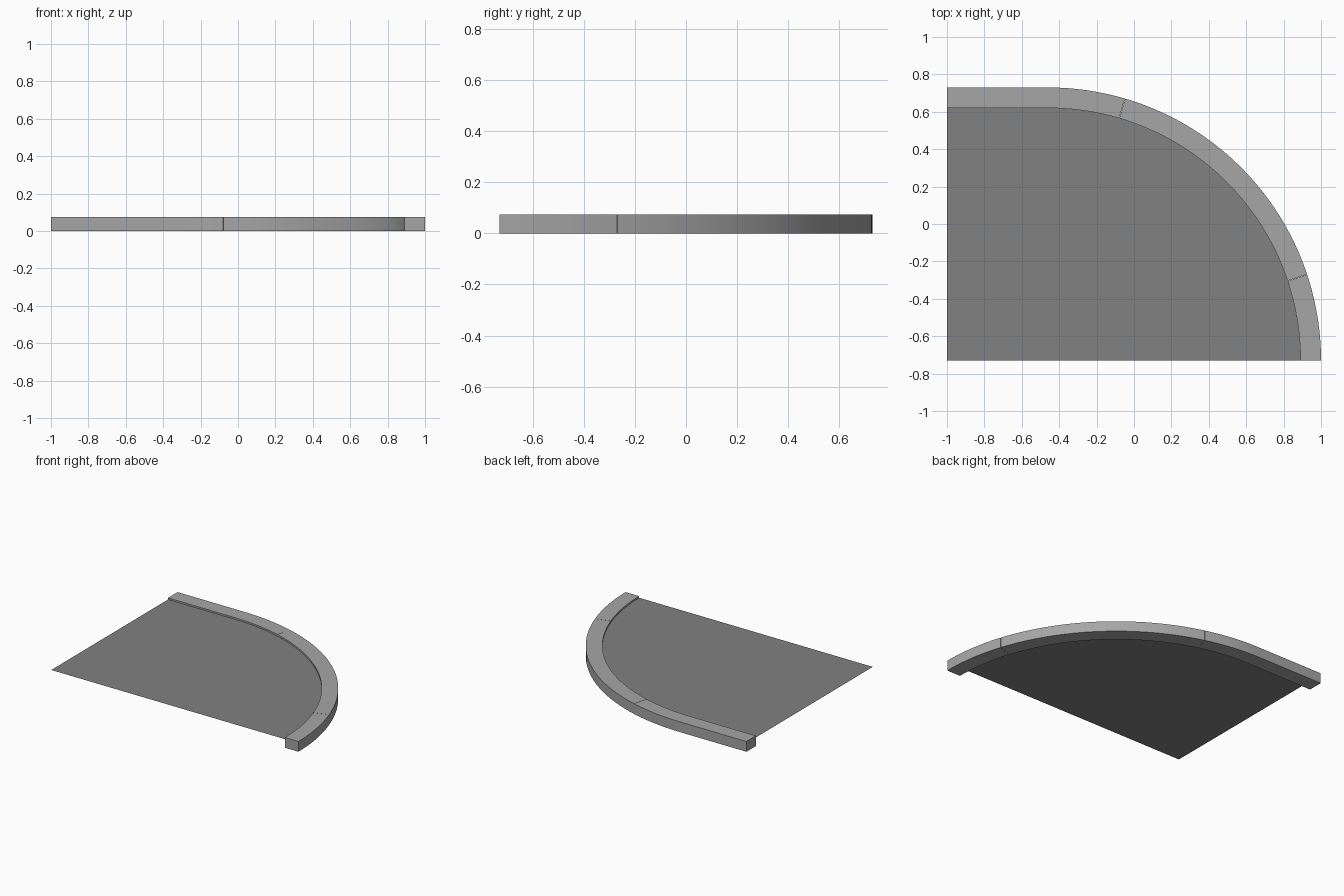
import bpy, bmesh, math

cube = bpy.data.objects.get("Cube")
if cube:
    bpy.data.objects.remove(cube, do_unlink=True)

CX, CY = -0.46, -0.73        # centre of the bend
R_IN, R_OUT = 1.35, 1.46     # inner and outer kerb radius
TOP, FLOOR = 0.075, 0.063
STEP = math.radians(18.4)    # bend covered by one kerb stone
GAP = 0.0006                 # half of a joint, in radians


def material(name, value):
    mat = bpy.data.materials.new(name)
    mat.use_nodes = True
    colour = (value, value, value, 1)
    mat.diffuse_color = colour
    mat.node_tree.nodes["Principled BSDF"].inputs["Base Color"].default_value = colour
    return mat


def arc(radius, start, end, steps):
    angles = [start + (end - start) * i / steps for i in range(steps + 1)]
    return [(CX + radius * math.cos(a), CY + radius * math.sin(a)) for a in angles]


def build(name, outline, z, height, mat):
    """Flat outline at z, raised into a solid when height is given."""
    bm = bmesh.new()
    face = bm.faces.new([bm.verts.new((x, y, z)) for x, y in outline])
    if height:
        raised = bmesh.ops.extrude_face_region(bm, geom=[face], use_keep_orig=True)
        verts = [v for v in raised["geom"] if isinstance(v, bmesh.types.BMVert)]
        bmesh.ops.translate(bm, verts=verts, vec=(0, 0, height))
        bmesh.ops.recalc_face_normals(bm, faces=bm.faces)
    mesh = bpy.data.meshes.new(name)
    bm.to_mesh(mesh)
    bm.free()
    mesh.materials.append(mat)
    obj = bpy.data.objects.new(name, mesh)
    bpy.context.collection.objects.link(obj)
    bpy.ops.object.select_all(action="DESELECT")
    obj.select_set(True)
    bpy.context.view_layer.objects.active = obj
    bpy.ops.object.shade_smooth_by_angle(angle=math.radians(30))
    return obj


concrete = material("light concrete", 0.38)
paving = material("grey paving", 0.22)

# Curved kerb stones, the last one running on into the straight
joints = [0, STEP, 4 * STEP, math.pi / 2]
for i, (a, b) in enumerate(zip(joints, joints[1:])):
    last = i == len(joints) - 2
    start = a + (GAP if i else 0)
    end = b if last else b - GAP
    steps = max(6, round((b - a) / math.radians(2)))
    outer = arc(R_OUT, start, end, steps)
    inner = arc(R_IN, end, start, steps)
    straight = [(-1, CY + R_OUT), (-1, CY + R_IN)] if last else []
    build(f"kerb_stone_{i + 1}", outer + straight + inner, 0, TOP, concrete)

# Pavement sheet inside the kerb, just below its top
edge = arc(R_IN, 0, math.pi / 2, 45)
build("pavement", edge + [(-1, CY + R_IN), (-1, CY)], FLOOR, 0, paving)
